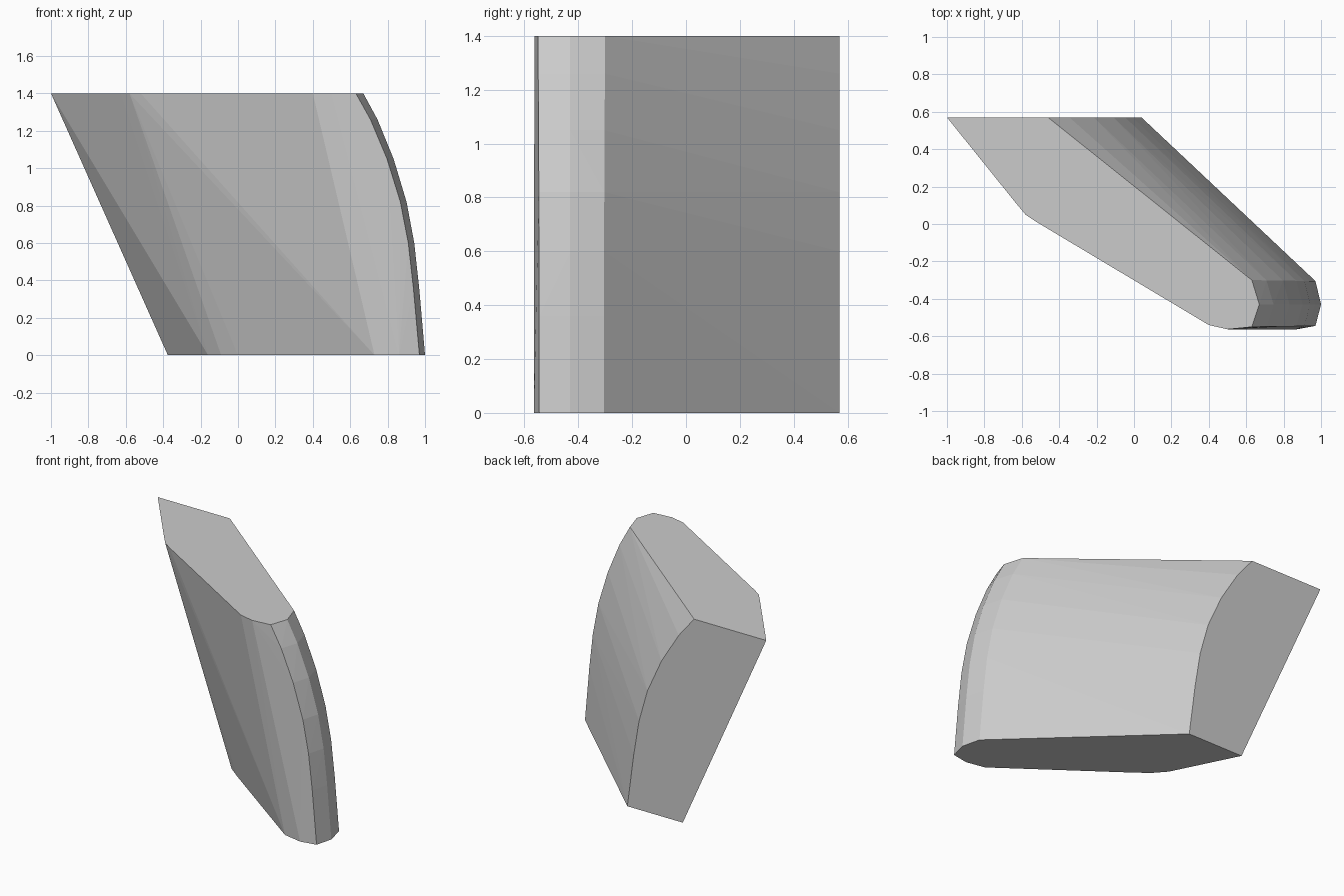
import bpy
import bmesh
from math import radians
from mathutils import Vector

cube = bpy.data.objects.get("Cube")
if cube:
    bpy.data.objects.remove(cube, do_unlink=True)

HEIGHT = 1.4

grey = bpy.data.materials.new("light_grey")
grey.use_nodes = True
colour = (0.6, 0.6, 0.6, 1)
grey.diffuse_color = colour
grey.node_tree.nodes["Principled BSDF"].inputs["Base Color"].default_value = colour

# Straight-leaning side: (bottom xy, top xy)
straight = [
    ((-0.375, 0.57), (-1.0, 0.57)),
    ((-0.16, 0.14), (-0.63, 0.11)),
    ((-0.09, 0.06), (-0.58, 0.05)),
    ((0.0, -0.01), (-0.52, 0.01)),
    ((0.73, -0.54), (0.40, -0.54)),
    ((0.86, -0.565), (0.50, -0.563)),
]
# Bowed side: rear corner and the rounded nose
bowed = [
    ((0.04, 0.57), (-0.46, 0.57)),
    ((0.97, -0.305), (0.63, -0.30)),
    ((1.0, -0.43), (0.67, -0.43)),
    ((0.97, -0.545), (0.63, -0.55)),
]
# Bow curve: (height, share of the lean reached)
bow = [(0, 0), (0.36, 0.095), (0.6, 0.175), (0.82, 0.3),
       (1.05, 0.51), (1.26, 0.77), (HEIGHT, 1)]


def between(pair, share, z):
    xy = Vector(pair[0]).lerp(Vector(pair[1]), share)
    return (xy.x, xy.y, z)


# Shell wrapped around the two end outlines and the bowed edge
bm = bmesh.new()
for pair in straight:
    bm.verts.new(between(pair, 0, 0))
    bm.verts.new(between(pair, 1, HEIGHT))
for pair in bowed:
    for z, share in bow:
        bm.verts.new(between(pair, share, z))

hull = bmesh.ops.convex_hull(bm, input=bm.verts[:])
spare = {v for v in hull["geom_interior"] + hull["geom_unused"]
         if isinstance(v, bmesh.types.BMVert)}
bmesh.ops.delete(bm, geom=list(spare), context='VERTS')
bmesh.ops.dissolve_limit(bm, angle_limit=radians(0.3),
                         verts=bm.verts[:], edges=bm.edges[:])
bmesh.ops.recalc_face_normals(bm, faces=bm.faces[:])

mesh = bpy.data.meshes.new("leaning_block")
bm.to_mesh(mesh)
bm.free()
mesh.materials.append(grey)
block = bpy.data.objects.new("leaning_block", mesh)
bpy.context.collection.objects.link(block)
